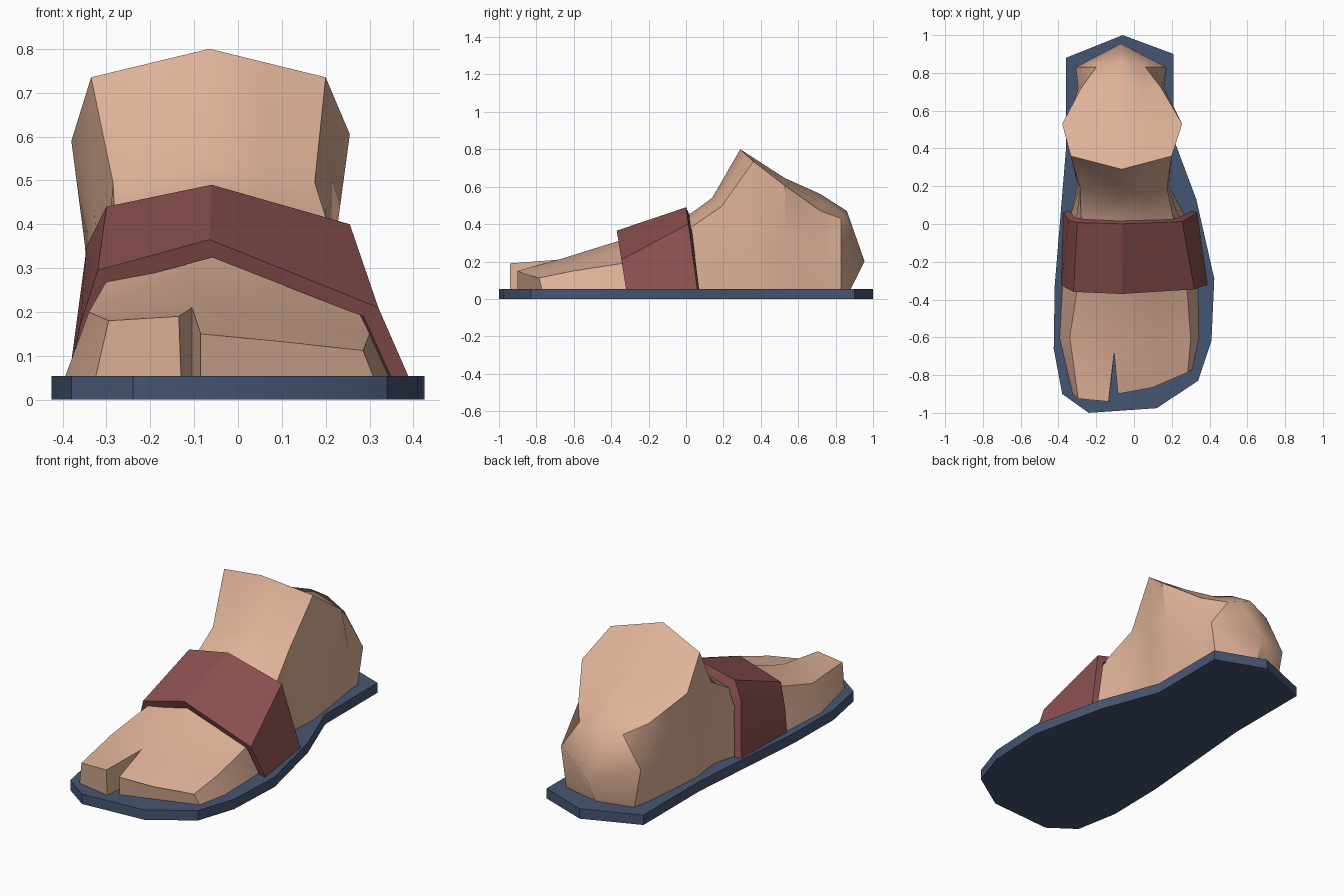
import bpy, bmesh, math
from mathutils import Vector

if "Cube" in bpy.data.objects:
    bpy.data.objects.remove(bpy.data.objects["Cube"])


def material(name, rgb):
    m = bpy.data.materials.new(name)
    m.diffuse_color = (*rgb, 1)
    m.use_nodes = True
    m.node_tree.nodes["Principled BSDF"].inputs["Base Color"].default_value = m.diffuse_color
    return m


SKIN = material("skin", (0.74, 0.445, 0.315))
RED = material("dark_red", (0.26, 0.08, 0.08))
BLUE = material("slate_blue", (0.06, 0.092, 0.17))
FLOOR = 0.05


def finish(name, bm, mat, angle):
    bmesh.ops.remove_doubles(bm, verts=bm.verts, dist=0.0005)
    bmesh.ops.recalc_face_normals(bm, faces=bm.faces)
    mesh = bpy.data.meshes.new(name)
    bm.to_mesh(mesh)
    bm.free()
    mesh.materials.append(mat)
    ob = bpy.data.objects.new(name, mesh)
    bpy.context.collection.objects.link(ob)
    bpy.ops.object.select_all(action='DESELECT')
    ob.select_set(True)
    bpy.context.view_layer.objects.active = ob
    bpy.ops.object.shade_smooth_by_angle(angle=math.radians(angle))
    return ob


def loft(bm, rings, cap_end=False):
    """Skin closed rings, optionally capping the last one."""
    rows = [[bm.verts.new(p) for p in r] for r in rings]
    for a, b in zip(rows, rows[1:]):
        for i in range(len(a)):
            j = (i + 1) % len(a)
            bm.faces.new((a[i], a[j], b[j], b[i]))
    if cap_end:
        bm.faces.new(rows[-1])


def mid(a, b, t=0.5):
    return Vector(a).lerp(Vector(b), t)


def section(y, low, left, right, crest, crest_dy=0):
    """Arch over the foot: floor edges, shoulder points (x, z) and crest height."""
    lb, rb = (Vector((x, y, FLOOR)) for x in low)
    lt, rt = (Vector((x, y, z)) for x, z in (left, right))
    c = Vector((-0.065, y + crest_dy, crest))
    bulge = Vector((max(0, y - 0.7) * 0.6, 0, 0))  # rounded heel sides
    return [lb, mid(lb, lt, 0.57) - bulge, lt, c, mid(c, rt), rt,
            mid(rb, rt, 0.57) + bulge, rb]


# Sole: extruded outline
outline = [(-.06, 1), (.21, .90), (.21, .45), (.33, .13), (.425, -.29), (.41, -.62),
           (.34, -.83), (.12, -.975), (-.24, -1), (-.38, -.90), (-.425, -.66),
           (-.42, -.33), (-.36, .40), (-.36, .88)]
bm = bmesh.new()
base = bm.faces.new([bm.verts.new((x, y, 0)) for x, y in outline])
top = bmesh.ops.extrude_face_region(bm, geom=[base])
bmesh.ops.translate(bm, vec=(0, 0, 0.054),
                    verts=[v for v in top["geom"] if isinstance(v, bmesh.types.BMVert)])
finish("sole", bm, BLUE, 30)

# Foot: sections from the toe roots over the ankle to the heel
toe_root = section(-.6, (-.395, .345), (-.34, .2), (.30, .15), .21, -.08)
toe_root[3].x = -.105
heel, heel_low = Vector((-.07, .955, .2)), Vector((-.07, .88, FLOOR))
sections = [
    toe_root,
    section(-.34, (-.38, .34), (-.30, .27), (.28, .19), .31, -.02),
    section(.03, (-.34, .28), (-.28, .40), (.21, .385), .46),
    section(.19, (-.30, .19), (-.285, .495), (.175, .495), .54, -.05),
    section(.36, (-.32, .20), (-.335, .735), (.20, .735), .80, -.07),
    section(.53, (-.31, .18), (-.38, .59), (.255, .605), .645),
    section(.72, (-.29, .15), (-.28, .47), (.145, .47), .56),
    section(.83, (-.27, .14), (-.20, .43), (.06, .43), .47, .03),
    [heel_low] + [heel] * 6 + [heel_low],
]
bm = bmesh.new()
loft(bm, sections)

# Toes: two blocks split by a notch
notch_low = Vector((-.105, -.68, FLOOR))
big_low, big_top = (-.325, -.90, FLOOR), (-.295, -.925, .18)
loft(bm, [toe_root[:4] + [notch_low],
          [big_low, mid(big_low, big_top), big_top, (-.135, -.94, .19),
           (-.13, -.94, FLOOR)]], cap_end=True)
small_low, small_top = (.31, -.77, FLOOR), (.285, -.785, .112)
loft(bm, [[notch_low] + toe_root[3:],
          [(-.085, -.90, FLOOR), (-.085, -.90, .15), (.10, -.865, .132), small_top,
           mid(small_low, small_top), small_low]], cap_end=True)
bmesh.ops.dissolve_degenerate(bm, dist=0.0005, edges=bm.edges)
finish("foot", bm, SKIN, 38)


# Strap: a thick band folded over the instep, leaning back as it rises
def strap_row(profile, y, lean, shrink=1.0):
    return [(x * (1 - (1 - shrink) * 0.8), y + lean * (z - FLOOR),
             FLOOR + (z - FLOOR) * shrink) for x, z in profile]


front = [(-.385, FLOOR), (-.36, .17), (-.32, .295), (-.065, .365), (.32, .21), (.39, FLOOR)]
back = [(-.375, FLOOR), (-.345, .35), (-.30, .44), (-.06, .49), (.255, .40), (.335, FLOOR)]
bm = bmesh.new()
bands = [strap_row(front, -.32, -.16), strap_row(back, .06, -.135),
         strap_row(back, .07, -.11, .89), strap_row(front, -.31, -.14, .87)]
rows = [[bm.verts.new(p) for p in r] for r in bands]
for a, b in zip(rows, rows[1:] + rows[:1]):
    for i in range(5):
        bm.faces.new((a[i], a[i + 1], b[i + 1], b[i]))
for end in (0, -1):
    bm.faces.new([r[end] for r in rows])
finish("strap", bm, RED, 25)
